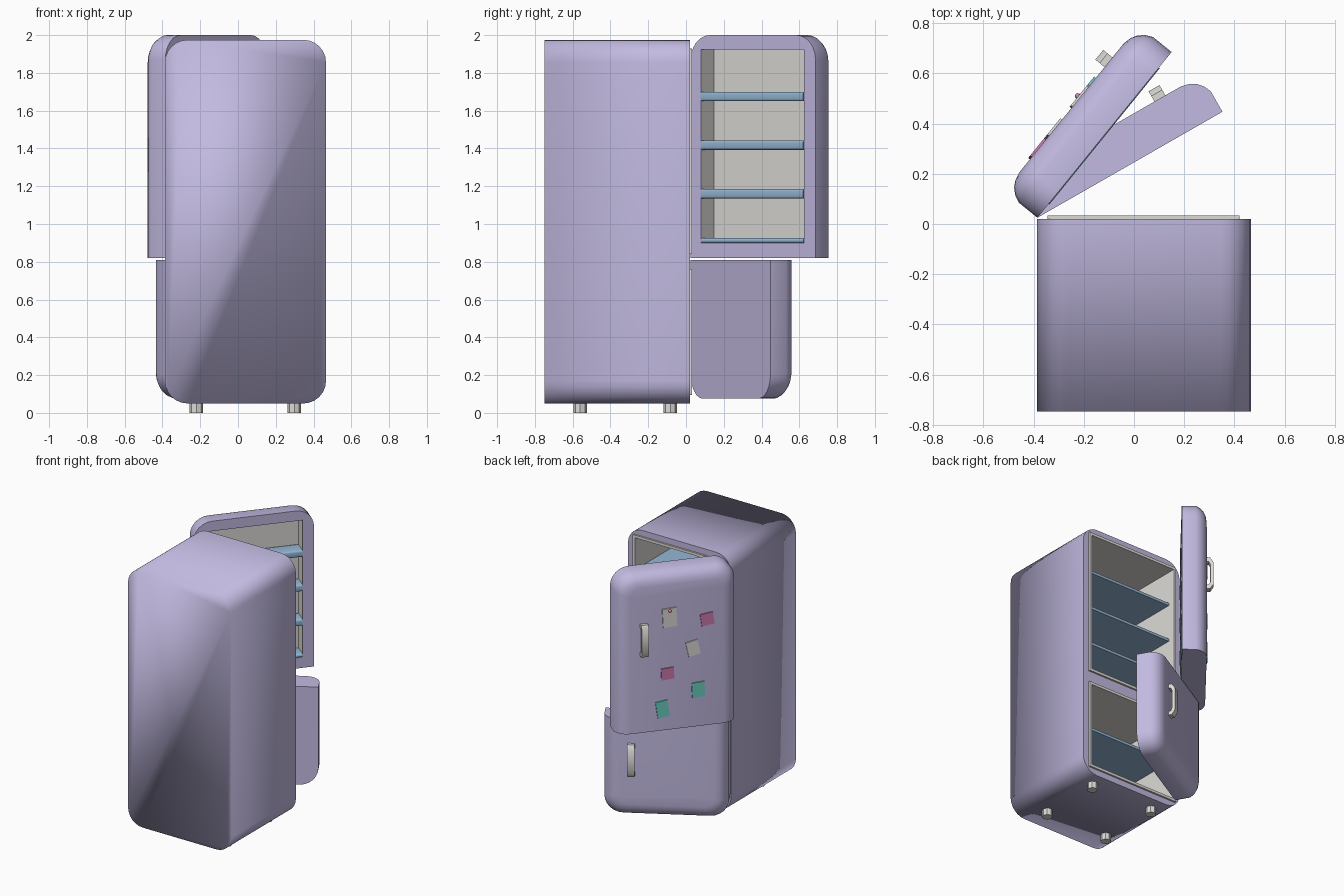
import bpy, bmesh, math
from mathutils import Matrix, Vector

if "Cube" in bpy.data.objects:
    bpy.data.objects.remove(bpy.data.objects["Cube"])


def mat(name, r, g, b):
    m = bpy.data.materials.new(name)
    m.diffuse_color = (r, g, b, 1)
    m.use_nodes = True
    m.node_tree.nodes["Principled BSDF"].inputs["Base Color"].default_value = m.diffuse_color
    return m


LILAC = mat("lilac", .54, .49, .75)
WHITE = mat("off_white", .72, .71, .68)
BLUE = mat("shelf_blue", .30, .47, .66)
PINK = mat("pink", .62, .20, .42)
TEAL = mat("teal", .15, .62, .55)

HINGE = Vector((-.385, .025, 0))
UP = Matrix.Translation(HINGE) @ Matrix.Rotation(math.radians(51), 4, 'Z')
LOW = Matrix.Translation(HINGE) @ Matrix.Rotation(math.radians(29.8), 4, 'Z')


def finish(bm, name, mats, mw=None, soft_y=None):
    """Smooth faces, keep edges above 40 degrees sharp, link object."""
    bmesh.ops.recalc_face_normals(bm, faces=bm.faces)
    for f in bm.faces:
        f.smooth = True
    for e in bm.edges:
        soft = soft_y is not None and all(abs(v.co.y - soft_y) < 1e-4 for v in e.verts)
        e.smooth = soft or e.calc_face_angle(0) < math.radians(40)
    me = bpy.data.meshes.new(name)
    bm.to_mesh(me)
    bm.free()
    for m in mats:
        me.materials.append(m)
    ob = bpy.data.objects.new(name, me)
    bpy.context.collection.objects.link(ob)
    if mw:
        ob.matrix_world = mw
    return ob


def profile(x0, x1, z0, z1, rb, rt, seg=6):
    """Rounded rectangle in xz, bottom radius rb, top radius rt."""
    pts = []
    for cx, cz, r, a0 in ((x1, z0, rb, -90), (x1, z1, rt, 0), (x0, z1, rt, 90), (x0, z0, rb, 180)):
        sx = -1 if cx == x1 else 1
        sz = -1 if cz == z1 else 1
        if r == 0:
            pts.append((cx, cz))
            continue
        for i in range(seg + 1):
            a = math.radians(a0 + 90 * i / seg)
            pts.append((cx + sx * r + r * math.cos(a), cz + sz * r + r * math.sin(a)))
    return pts


def loop_edges(bm, vs):
    return [bm.edges.get((a, b)) or bm.edges.new((a, b)) for a, b in zip(vs, vs[1:] + vs[:1])]


def bridge(bm, a, b, mi=0):
    n = len(a)
    for i in range(n):
        j = (i + 1) % n
        bm.faces.new((a[i], a[j], b[j], b[i])).material_index = mi


def shell(name, rings, holes, mw=None, soft_y=None):
    """Stack of profiles [(y, pts)], with box recesses cut in the first cap."""
    bm = bmesh.new()
    loops = [[bm.verts.new((x, y, z)) for x, z in pts] for y, pts in rings]
    for a, b in zip(loops, loops[1:]):
        bridge(bm, a, b)
    bm.faces.new(loops[-1])
    edges = loop_edges(bm, loops[0])
    y0 = rings[0][0]
    for x0, x1, z0, z1, yb in holes:
        c = [(x0, z0), (x1, z0), (x1, z1), (x0, z1)]
        a = [bm.verts.new((x, y0, z)) for x, z in c]
        b = [bm.verts.new((x, yb, z)) for x, z in c]
        edges += loop_edges(bm, a)
        bridge(bm, a, b, 1)
        bm.faces.new(b).material_index = 1
    bmesh.ops.triangle_fill(bm, edges=edges, use_beauty=True, normal=(0, 1, 0))
    return finish(bm, name, [LILAC, WHITE], mw, soft_y)


def boxes(name, items, m, mw=None, bevel=0):
    """Boxes given as (x0,x1,y0,y1,z0,z1), in one object."""
    bm = bmesh.new()
    for x0, x1, y0, y1, z0, z1 in items:
        M = Matrix.Translation(((x0 + x1) / 2, (y0 + y1) / 2, (z0 + z1) / 2)) @ \
            Matrix.Diagonal((x1 - x0, y1 - y0, z1 - z0, 1))
        bmesh.ops.create_cube(bm, size=1, matrix=M)
    if bevel:
        es = [e for e in bm.edges if abs(e.verts[0].co.x - e.verts[1].co.x) > .1]
        bmesh.ops.bevel(bm, geom=es, offset=bevel, segments=3, profile=.5, affect='EDGES')
    return finish(bm, name, [m], mw)


# cabinet with two compartments open towards +y
upper = (-.325, .40, .865, 1.91)
lower = (-.325, .40, .115, .74)
body = profile(-.387, .466, .05, 1.975, .12, .12)
shell("cabinet", [(.02, body), (-.748, body)],
      [upper + (-.68,), lower + (-.68,)], soft_y=-.748)

# door seals around both openings
for nm, (x0, x1, z0, z1) in (("upper_seal", upper), ("lower_seal", lower)):
    t, y0, y1 = .02, .015, .033
    boxes(nm, [(x0 - t, x0, y0, y1, z0 - t, z1 + t), (x1, x1 + t, y0, y1, z0 - t, z1 + t),
               (x0, x1, y0, y1, z0 - t, z0), (x0, x1, y0, y1, z1, z1 + t)], WHITE)

# cabinet shelves
boxes("cabinet_shelves", [(-.326, .401, -.681, -.02, z - .01, z + .01)
                          for z in (1.66, 1.38, 1.10, .43)], BLUE)

# doors: straight sides, then a rounded outer edge (depth, inset)
W = .85
ROUND = ((0, 0), (.095, 0), (.125, .014), (.148, .035), (.162, .06), (.17, .095))
shell("upper_door", [(n, profile(d, W - d, .82, 2.0 - d, 0, .13 - d * .6)) for n, d in ROUND],
      [(.07, W - .08, .90, 1.925, .11)], UP)
shell("lower_door", [(n, profile(d, W - d, .075 + d, .81, .13 - d * .6, 0)) for n, d in ROUND],
      [], LOW)

# upper door racks
boxes("door_racks", [(.071, W - .081, -.004, .109, z - .025, z + .025)
                     for z in (1.675, 1.418, 1.16)] +
      [(.071, W - .081, -.003, .109, .899, .925)], BLUE, UP, .012)


# bow handles
def handle(name, mw, a, zc):
    out = [(.16, -.12), (.195, -.12), (.217, -.085), (.217, .085), (.195, .12), (.16, .12)]
    inn = [(.16, -.09), (.185, -.09), (.195, -.07), (.195, .07), (.185, .09), (.16, .09)]
    bm = bmesh.new()
    sec = []
    for o, i in zip(out, inn):
        sec.append([bm.verts.new((a + s, p[0], zc + p[1]))
                    for s, p in ((-.025, o), (.025, o), (.025, i), (-.025, i))])
    for p, q in zip(sec, sec[1:]):
        bridge(bm, p, q)
    bm.faces.new(sec[0])
    bm.faces.new(sec[-1])
    finish(bm, name, [WHITE], mw)


handle("upper_handle", UP, .66, 1.515)
handle("lower_handle", LOW, .66, .51)

# paper notes: along, height, width, tall, tilt, colour
NOTES = [(.478, 1.66, .10, .14, 3, WHITE), (.213, 1.615, .09, .09, 8, PINK),
         (.313, 1.41, .085, .11, 12, WHITE), (.493, 1.242, .09, .085, 3, PINK),
         (.277, 1.096, .09, .11, 3, TEAL), (.529, .982, .085, .12, 8, TEAL)]
for k, (a, z, w, h, tilt, m) in enumerate(NOTES):
    M = UP @ Matrix.Translation((a, .174, z)) @ Matrix.Rotation(math.radians(tilt), 4, 'Y')
    boxes("note_%d" % (k + 1), [(-w / 2, w / 2, -.0045, .0045, -h / 2, h / 2)], m, M)

# pin on the first note
bm = bmesh.new()
bmesh.ops.create_uvsphere(bm, u_segments=10, v_segments=6, radius=.012)
finish(bm, "note_pin", [PINK], UP @ Matrix.Translation((.478, .18, 1.712)))

# feet
for sx, x in (("left", -.22), ("right", .298)):
    for sy, y in (("rear", -.56), ("front", -.083)):
        bm = bmesh.new()
        bmesh.ops.create_cone(bm, cap_ends=True, segments=8, radius1=.036, radius2=.036, depth=.07)
        finish(bm, "%s_%s_foot" % (sy, sx), [WHITE], Matrix.Translation((x, y, .035)))
